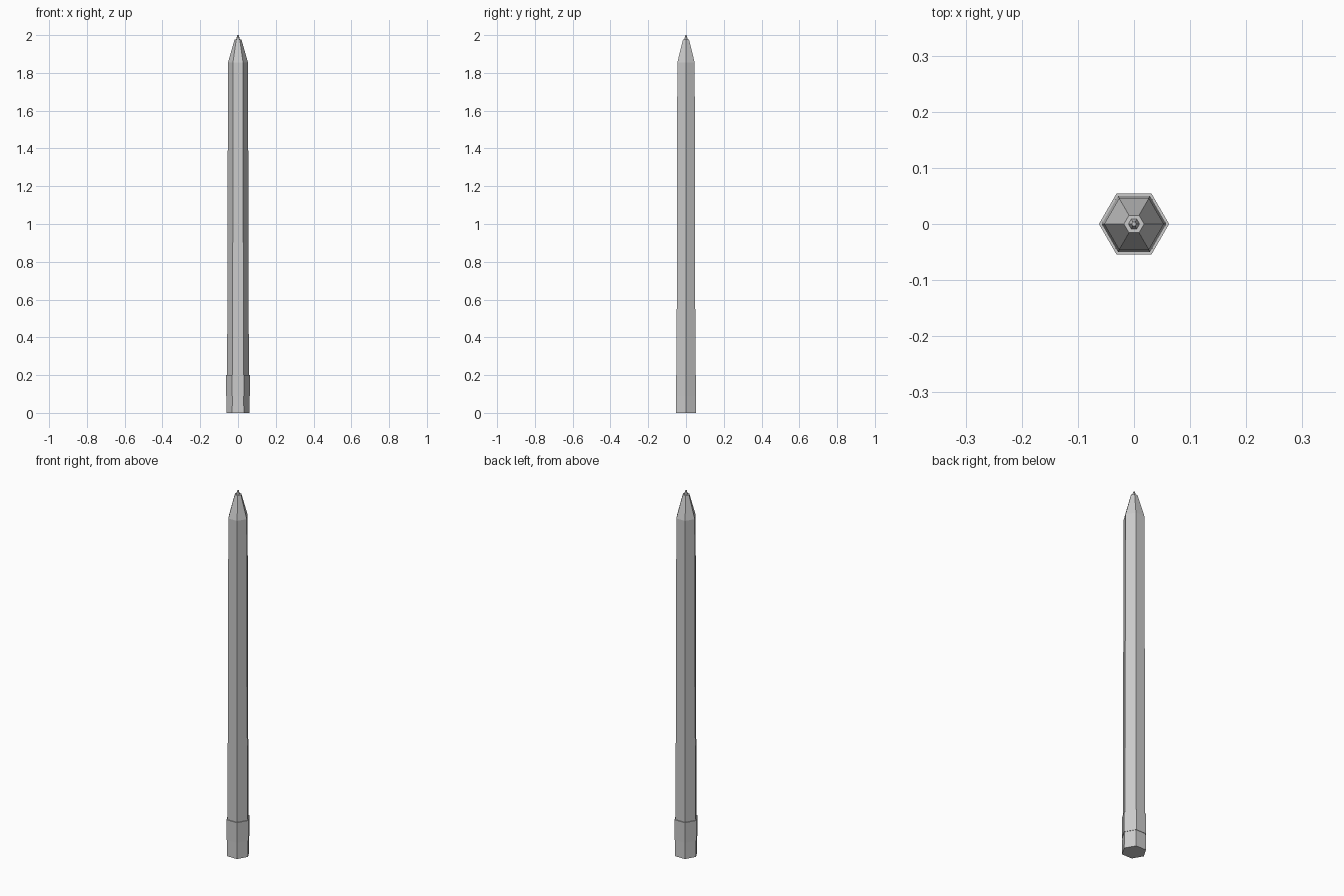
import bpy, bmesh, math

if "Cube" in bpy.data.objects:
    bpy.data.objects.remove(bpy.data.objects["Cube"])


def hex_loft(name, rings):
    """Closed six-sided solid through (radius, z) rings, corners on the x axis."""
    bm = bmesh.new()
    loops = []
    for r, z in rings:
        loops.append([bm.verts.new((r * math.cos(i * math.pi / 3),
                                    r * math.sin(i * math.pi / 3), z))
                      for i in range(6)])
    for a, b in zip(loops, loops[1:]):
        for i in range(6):
            j = (i + 1) % 6
            bm.faces.new((a[i], a[j], b[j], b[i]))
    bm.faces.new(loops[0][::-1])
    bm.faces.new(loops[-1])
    bmesh.ops.recalc_face_normals(bm, faces=bm.faces)
    mesh = bpy.data.meshes.new(name)
    bm.to_mesh(mesh)
    bm.free()
    obj = bpy.data.objects.new(name, mesh)
    bpy.context.collection.objects.link(obj)
    return obj


# Long shaft with its sharpened wooden end
hex_loft("pencil_body", [(0.058, 0.09), (0.0575, 0.2), (0.053, 1.855), (0.018, 1.978)])

# Lead point
hex_loft("lead", [(0.010, 1.978), (0.004, 2.0)])

# Band standing slightly proud of the shaft
hex_loft("ferrule", [(0.0625, 0.09), (0.0625, 0.2)])

# Eraser, flaring very slightly toward the base
hex_loft("eraser", [(0.0615, 0.0), (0.060, 0.09)])
